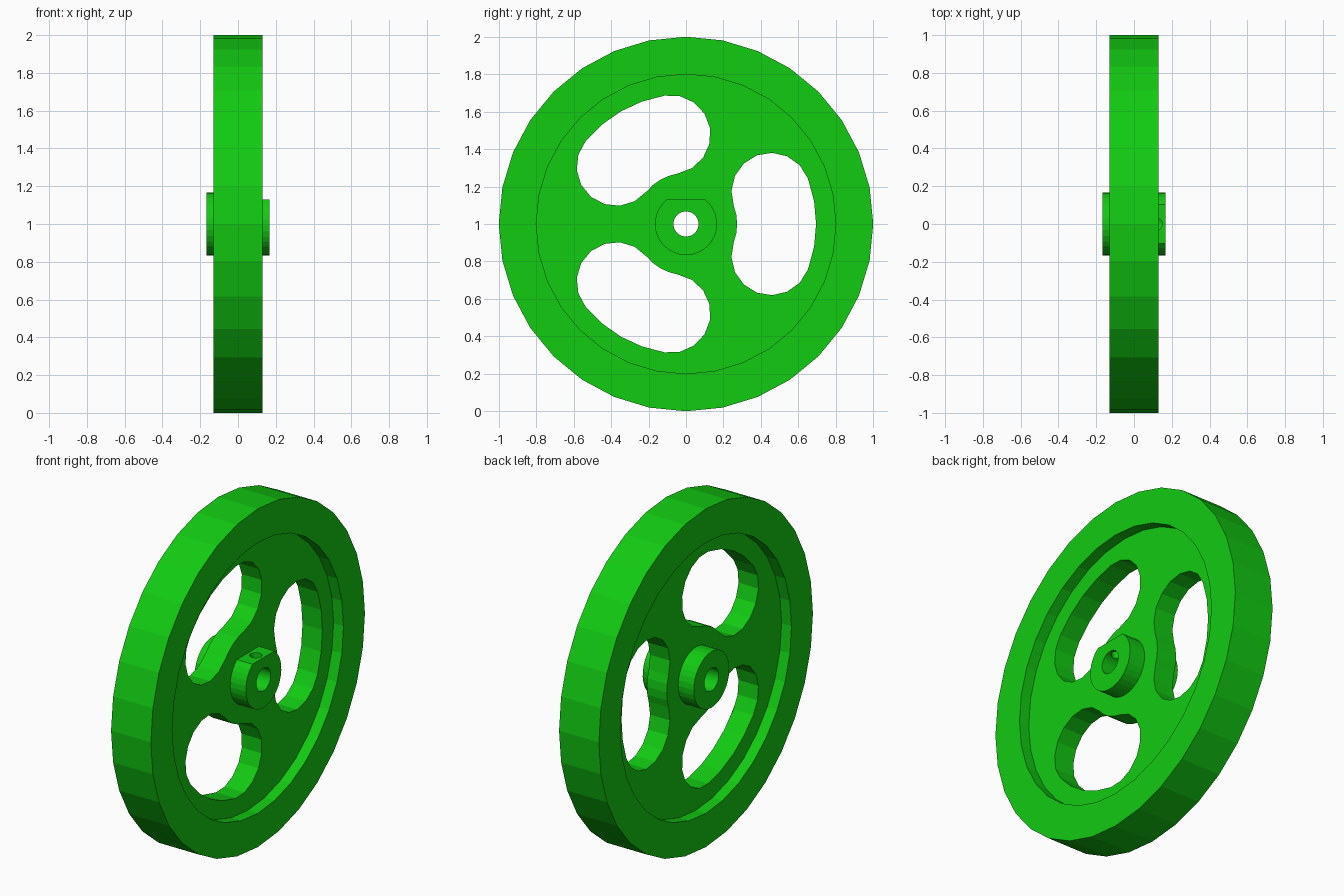
import bpy, bmesh
from math import sin, cos, pi, asin, radians
from mathutils import Matrix

if "Cube" in bpy.data.objects:
    bpy.data.objects.remove(bpy.data.objects["Cube"])

def arc(r, a0, a1, n, c=(0, 0)):
    """n + 1 points on an arc in the (y, z) plane."""
    return [(c[0] + r * cos(a0 + (a1 - a0) * i / n),
             c[1] + r * sin(a0 + (a1 - a0) * i / n)) for i in range(n + 1)]

def circle(r, n=32):
    return arc(r, 0, 2 * pi, n)[:-1]

def to_object(name, bm):
    bmesh.ops.recalc_face_normals(bm, faces=bm.faces)
    me = bpy.data.meshes.new(name)
    bm.to_mesh(me)
    bm.free()
    ob = bpy.data.objects.new(name, me)
    bpy.context.collection.objects.link(ob)
    return ob

def prism(name, pts, x0, x1):
    """Extrude a (y, z) outline along x around the axle height z = 1."""
    bm = bmesh.new()
    face = bm.faces.new([bm.verts.new((x0, y, z + 1)) for y, z in pts])
    ext = bmesh.ops.extrude_face_region(bm, geom=[face])
    verts = [v for v in ext["geom"] if isinstance(v, bmesh.types.BMVert)]
    bmesh.ops.translate(bm, verts=verts, vec=(x1 - x0, 0, 0))
    return to_object(name, bm)

def combine(target, other, op):
    mod = target.modifiers.new(op, "BOOLEAN")
    mod.operation, mod.solver, mod.object = op, "EXACT", other
    other.hide_render = True
    bpy.context.view_layer.objects.active = target
    bpy.ops.object.modifier_apply(modifier=mod.name)
    bpy.data.objects.remove(other)

# Rim disc, recessed on both sides to leave a thin web
RIM, WEB, HUB, HUB_R, FLAT = 0.13, 0.065, 0.167, 0.166, 0.13
wheel = prism("handwheel", circle(1.0), -RIM, RIM)
for s in (-1, 1):
    combine(wheel, prism("recess", circle(0.8), s * WEB, s * 0.3), "DIFFERENCE")

# Three kidney-shaped openings
MID, HALF, SPAN = 0.484, 0.211, radians(20.5)
for k in range(3):
    a = k * 2 * pi / 3
    lo, hi = a - SPAN, a + SPAN
    c_lo, c_hi = (MID * cos(lo), MID * sin(lo)), (MID * cos(hi), MID * sin(hi))
    pts = (arc(MID + HALF, lo, hi, 4)[:-1]
           + arc(HALF, hi, hi + pi, 8, c_hi)[:-1]
           + arc(MID - HALF, hi, lo, 4)[:-1]
           + arc(HALF, lo + pi, lo + 2 * pi, 8, c_lo)[:-1])
    combine(wheel, prism("opening", pts, -0.3, 0.3), "DIFFERENCE")

# Hub: round on the left, with a flat on top on the right
combine(wheel, prism("hub_left", circle(HUB_R), -HUB, -0.02), "UNION")
f = asin(FLAT / HUB_R)
combine(wheel, prism("hub_right", arc(HUB_R, pi - f, 2 * pi + f, 26), 0.02, HUB), "UNION")

# Axle bore
combine(wheel, prism("bore", circle(0.067), -0.3, 0.3), "DIFFERENCE")

# Set-screw hole from the flat down into the bore
bm = bmesh.new()
bmesh.ops.create_cone(bm, cap_ends=True, segments=16, radius1=0.033, radius2=0.033,
                      depth=0.17, matrix=Matrix.Translation((0.116, 0, 1.095)))
combine(wheel, to_object("screw_hole", bm), "DIFFERENCE")

# Green paint
mat = bpy.data.materials.new("green")
mat.diffuse_color = (0.006, 0.595, 0.006, 1)
mat.use_nodes = True
mat.node_tree.nodes["Principled BSDF"].inputs["Base Color"].default_value = mat.diffuse_color
wheel.data.materials.clear()
wheel.data.materials.append(mat)
for p in wheel.data.polygons:
    p.material_index = 0
    p.use_smooth = False
